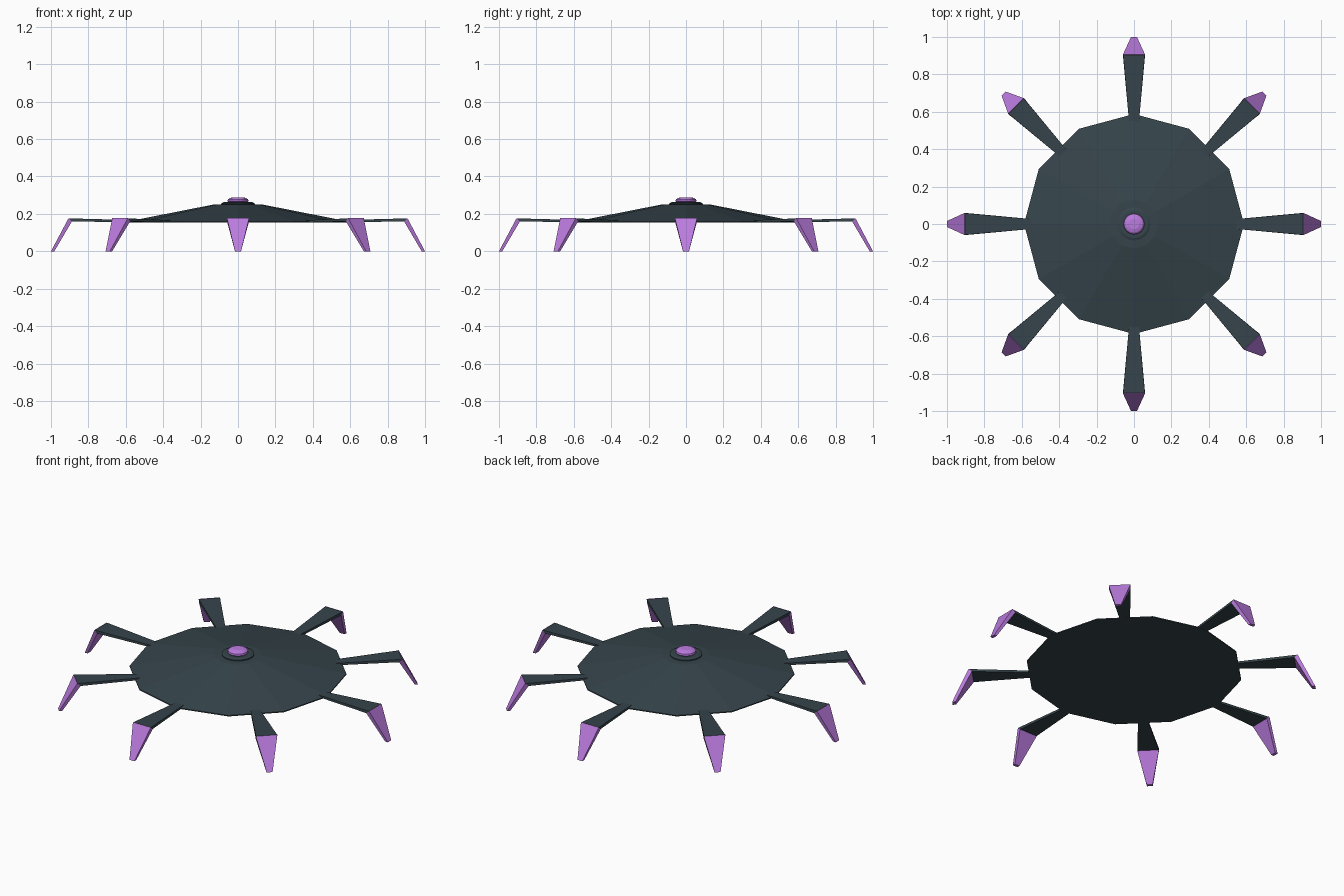
import bpy, bmesh, math
from mathutils import Matrix

if "Cube" in bpy.data.objects:
    bpy.data.objects.remove(bpy.data.objects["Cube"])


def material(name, rgb):
    m = bpy.data.materials.new(name)
    m.diffuse_color = (*rgb, 1)
    m.use_nodes = True
    m.node_tree.nodes["Principled BSDF"].inputs["Base Color"].default_value = m.diffuse_color
    return m


DARK = material("dark slate", (0.036, 0.058, 0.070))
PURPLE = material("violet", (0.50, 0.20, 0.74))


def finish(name, bm, mat):
    bmesh.ops.recalc_face_normals(bm, faces=bm.faces)
    me = bpy.data.meshes.new(name)
    bm.to_mesh(me)
    bm.free()
    me.materials.append(mat)
    ob = bpy.data.objects.new(name, me)
    bpy.context.collection.objects.link(ob)
    return ob


def lathe(name, profile, sides, mat):
    """Stack of (radius, z) rings, capped at both ends."""
    bm = bmesh.new()
    rings = [[bm.verts.new((r * math.cos(2 * math.pi * i / sides),
                            r * math.sin(2 * math.pi * i / sides), z))
              for i in range(sides)] for r, z in profile]
    for a, b in zip(rings, rings[1:]):
        for i in range(sides):
            j = (i + 1) % sides
            bm.faces.new((a[i], a[j], b[j], b[i]))
    bm.faces.new(rings[0])
    bm.faces.new(rings[-1])
    return finish(name, bm, mat)


def taper(name, start, end, angle, mat):
    """Tapered bar; each end is (half width, two (radius, z) corners)."""
    bm = bmesh.new()
    ends = []
    for half, (r0, z0), (r1, z1) in (start, end):
        ends.append([bm.verts.new(p) for p in (
            (r0, -half, z0), (r0, half, z0), (r1, half, z1), (r1, -half, z1))])
    a, b = ends
    for i in range(4):
        j = (i + 1) % 4
        bm.faces.new((a[i], a[j], b[j], b[i]))
    bm.faces.new(a)
    bm.faces.new(b)
    bm.transform(Matrix.Rotation(angle, 4, 'Z'))
    return finish(name, bm, mat)


# Twelve-sided shallow body
lathe("body", [(0.588, 0.154), (0.588, 0.160), (0.131, 0.250), (0.08, 0.252)], 12, DARK)

# Collar and flattened lens on top
lathe("collar", [(0.075, 0.245), (0.088, 0.252), (0.088, 0.258), (0.075, 0.263)], 24, DARK)
lathe("lens", [(0.045, 0.255), (0.056, 0.268), (0.054, 0.277),
               (0.045, 0.284), (0.028, 0.289)], 16, PURPLE)

# Eight legs: a flat arm that widens outward, then a pointed foot
for k in range(8):
    a = k * math.pi / 4
    s = 0.985 if k % 2 else 1.0   # diagonal legs are slightly shorter
    taper(f"leg_arm_{k + 1}",
          (0.024, (0.52, 0.154), (0.52, 0.166)),
          (0.058, (0.890 * s, 0.160), (0.904 * s, 0.176)), a, DARK)
    taper(f"leg_foot_{k + 1}",
          (0.059, (0.888 * s, 0.160), (0.906 * s, 0.177)),
          (0.016, (0.982 * s, 0.0), (1.0 * s, 0.0)), a, PURPLE)
